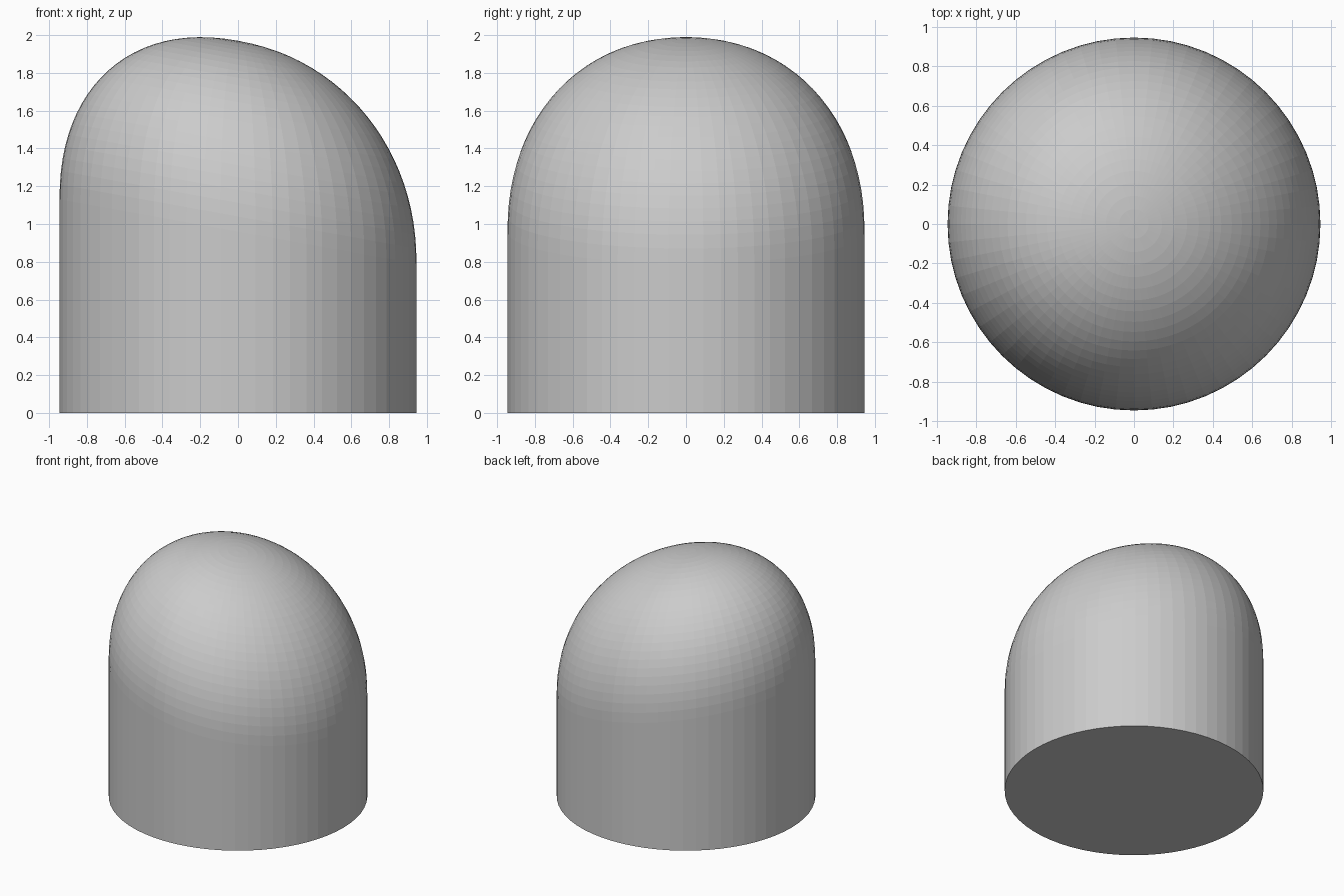
import bpy, bmesh
from math import sin, cos, pi

if "Cube" in bpy.data.objects:
    bpy.data.objects.remove(bpy.data.objects["Cube"])

R, SEG, RINGS = 0.945, 64, 24
BASE, RISE, POWER, SLOPE = 0.96, 1.01, 2.15, 0.18


def crown_point(t, a):
    # Rounded dome, sheared so its apex leans to the left
    r = sin(t) ** (2 / POWER)
    h = cos(t) ** (2 / POWER)
    x, y = R * r * cos(a), R * r * sin(a)
    return x, y, BASE + RISE * h - SLOPE * x


bm = bmesh.new()
angles = [2 * pi * i / SEG for i in range(SEG)]

# Straight wall foot, then dome rings up to the apex
rings = [[bm.verts.new((R * cos(a), R * sin(a), 0)) for a in angles]]
for k in range(RINGS):
    t = pi / 2 * (1 - k / RINGS)
    rings.append([bm.verts.new(crown_point(t, a)) for a in angles])
for low, high in zip(rings, rings[1:]):
    for i in range(SEG):
        j = (i + 1) % SEG
        bm.faces.new((low[i], low[j], high[j], high[i]))

# Apex fan and flat underside
apex = bm.verts.new((0, 0, BASE + RISE))
for i in range(SEG):
    bm.faces.new((rings[-1][i], rings[-1][(i + 1) % SEG], apex))
bm.faces.new(rings[0][::-1])
bm.normal_update()

mesh = bpy.data.meshes.new("slanted_dome_cap")
bm.to_mesh(mesh)
bm.free()
obj = bpy.data.objects.new("slanted_dome_cap", mesh)
bpy.context.collection.objects.link(obj)
